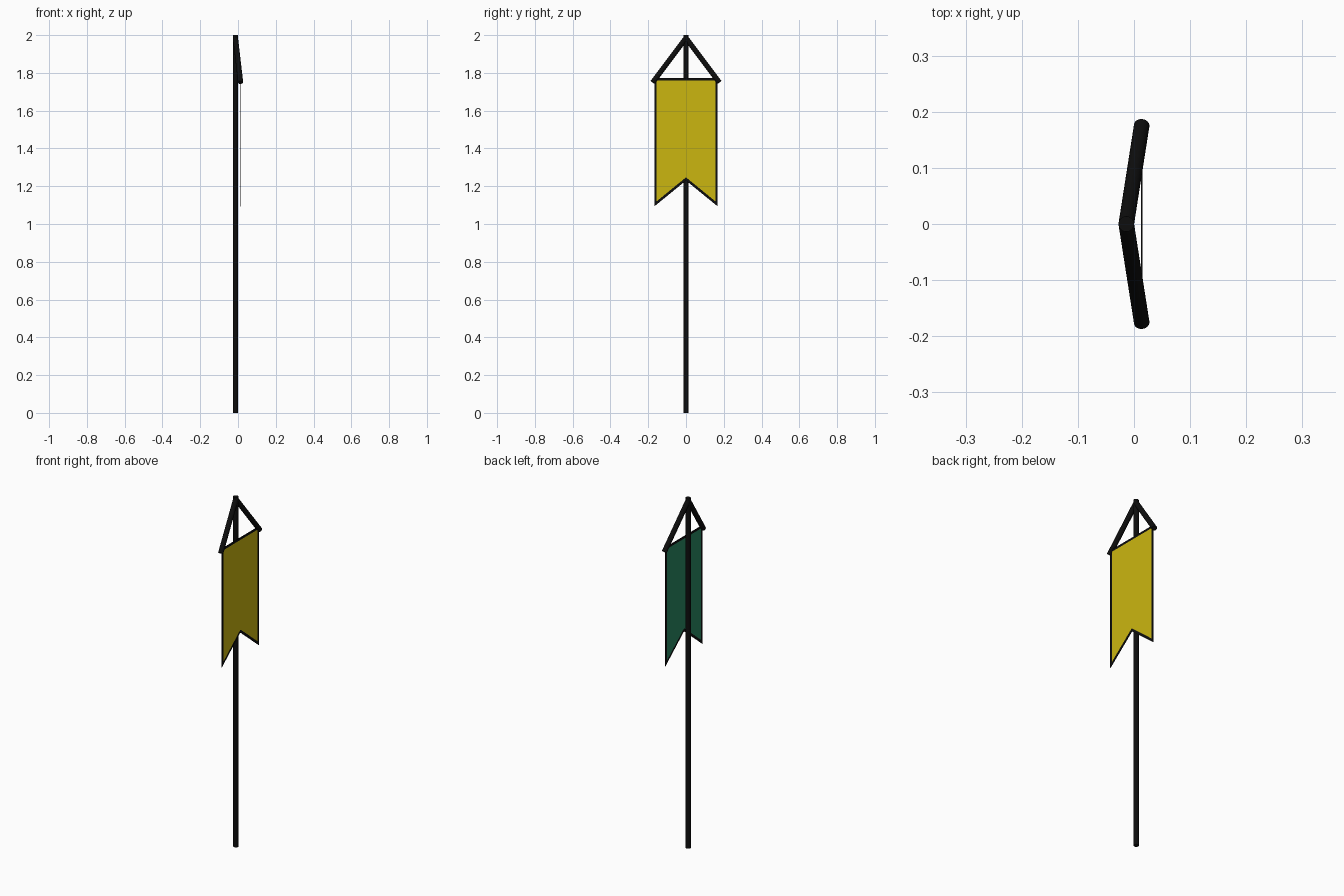
import bpy
import bmesh
from mathutils import Vector

cube = bpy.data.objects.get("Cube")
if cube:
    bpy.data.objects.remove(cube, do_unlink=True)


def make_material(name, color):
    mat = bpy.data.materials.new(name)
    mat.use_nodes = True
    mat.diffuse_color = (*color, 1)
    mat.node_tree.nodes["Principled BSDF"].inputs["Base Color"].default_value = (*color, 1)
    return mat


black = make_material("black", (0.004, 0.004, 0.004))
yellow = make_material("yellow", (0.6, 0.47, 0.005))
green = make_material("green", (0.022, 0.25, 0.125))

RADIUS = 0.0138
POLE_X = -0.0138
FLAG_X = 0.0138


def rod(name, start, end):
    """Round bar between two points."""
    start, end = Vector(start), Vector(end)
    axis = end - start
    bpy.ops.mesh.primitive_cylinder_add(
        vertices=24, radius=RADIUS, depth=axis.length, location=(start + end) / 2,
        rotation=axis.to_track_quat("Z", "Y").to_euler())
    obj = bpy.context.object
    obj.name = name
    obj.data.materials.append(black)
    bpy.ops.object.shade_smooth_by_angle()
    return obj


# Upright pole and the two sloping struts that hold the flag
rod("pole", (POLE_X, 0, 0), (POLE_X, 0, 2))
for name, side in (("back_strut", 1), ("front_strut", -1)):
    rod(name, (POLE_X, 0, 1.985), (FLAG_X, side * 0.176, 1.75))

# Swallow-tailed flag: thin sheet with a black border around each painted side
half, thick = 0.168, 0.003
outline = [(-half, 1.772), (-half, 1.093), (0, 1.23), (half, 1.093), (half, 1.772)]
bm = bmesh.new()
face = bm.faces.new([bm.verts.new((FLAG_X - thick / 2, y, z)) for y, z in outline])
result = bmesh.ops.extrude_face_region(bm, geom=[face], use_keep_orig=True)
moved = [v for v in result["geom"] if isinstance(v, bmesh.types.BMVert)]
bmesh.ops.translate(bm, verts=moved, vec=(thick, 0, 0))
bmesh.ops.recalc_face_normals(bm, faces=bm.faces)
panels = [f for f in bm.faces if abs(f.normal.x) > 0.9]
bmesh.ops.inset_individual(bm, faces=panels, thickness=0.013, use_even_offset=True)
for f in panels:
    f.material_index = 1 if f.normal.x > 0 else 2

mesh = bpy.data.meshes.new("flag")
bm.to_mesh(mesh)
bm.free()
for mat in (black, yellow, green):
    mesh.materials.append(mat)
bpy.context.collection.objects.link(bpy.data.objects.new("flag", mesh))
